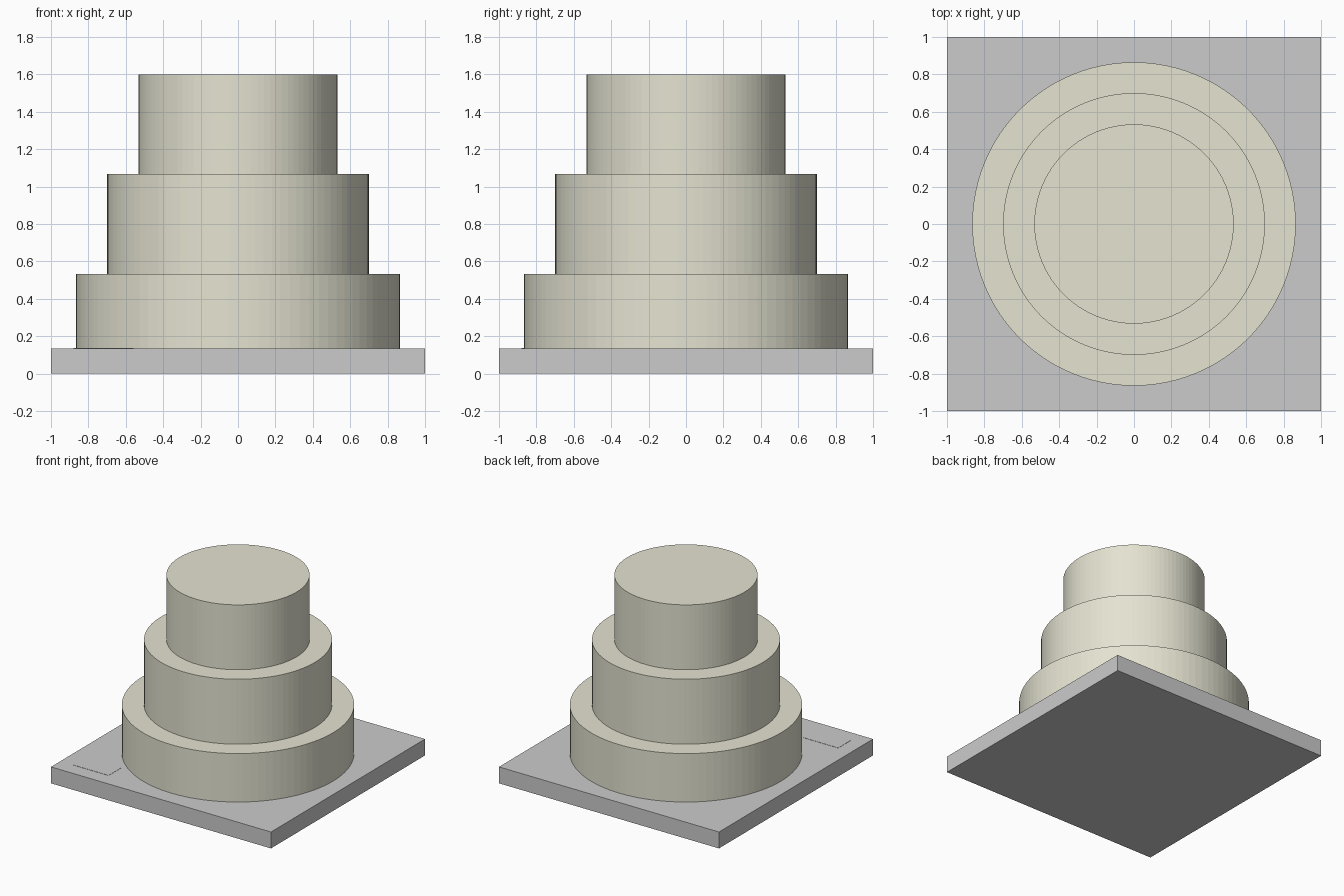
import bpy

if "Cube" in bpy.data.objects:
    bpy.data.objects.remove(bpy.data.objects["Cube"])

BOARD_TOP = 0.135


def add_box(name, x0, x1, y0, y1, z0, z1):
    bpy.ops.mesh.primitive_cube_add(
        size=1, location=((x0 + x1) / 2, (y0 + y1) / 2, (z0 + z1) / 2))
    obj = bpy.context.object
    obj.name = name
    obj.scale = (x1 - x0, y1 - y0, z1 - z0)
    bpy.ops.object.transform_apply(location=False, rotation=False, scale=True)
    return obj


def add_tier(name, radius, z0, z1, material):
    bpy.ops.mesh.primitive_cylinder_add(
        vertices=96, radius=radius, depth=z1 - z0, location=(0, 0, (z0 + z1) / 2))
    obj = bpy.context.object
    obj.name = name
    obj.data.materials.append(material)
    return obj


icing = bpy.data.materials.new("icing")
icing.diffuse_color = (0.78, 0.77, 0.64, 1)
icing.use_nodes = True
icing.node_tree.nodes["Principled BSDF"].inputs["Base Color"].default_value = icing.diffuse_color

# Square cake board with a thin blank label plate in the front left corner
add_box("cake_board", -1, 1, -1, 1, 0, BOARD_TOP)
add_box("label_plate", -0.88, -0.56, -0.88, -0.72, BOARD_TOP, BOARD_TOP + 0.002)

# Three stacked round tiers
z = BOARD_TOP
for name, radius, top in (("bottom_tier", 0.865, 0.533),
                          ("middle_tier", 0.70, 1.067),
                          ("top_tier", 0.533, 1.60)):
    add_tier(name, radius, z, top, icing)
    z = top
